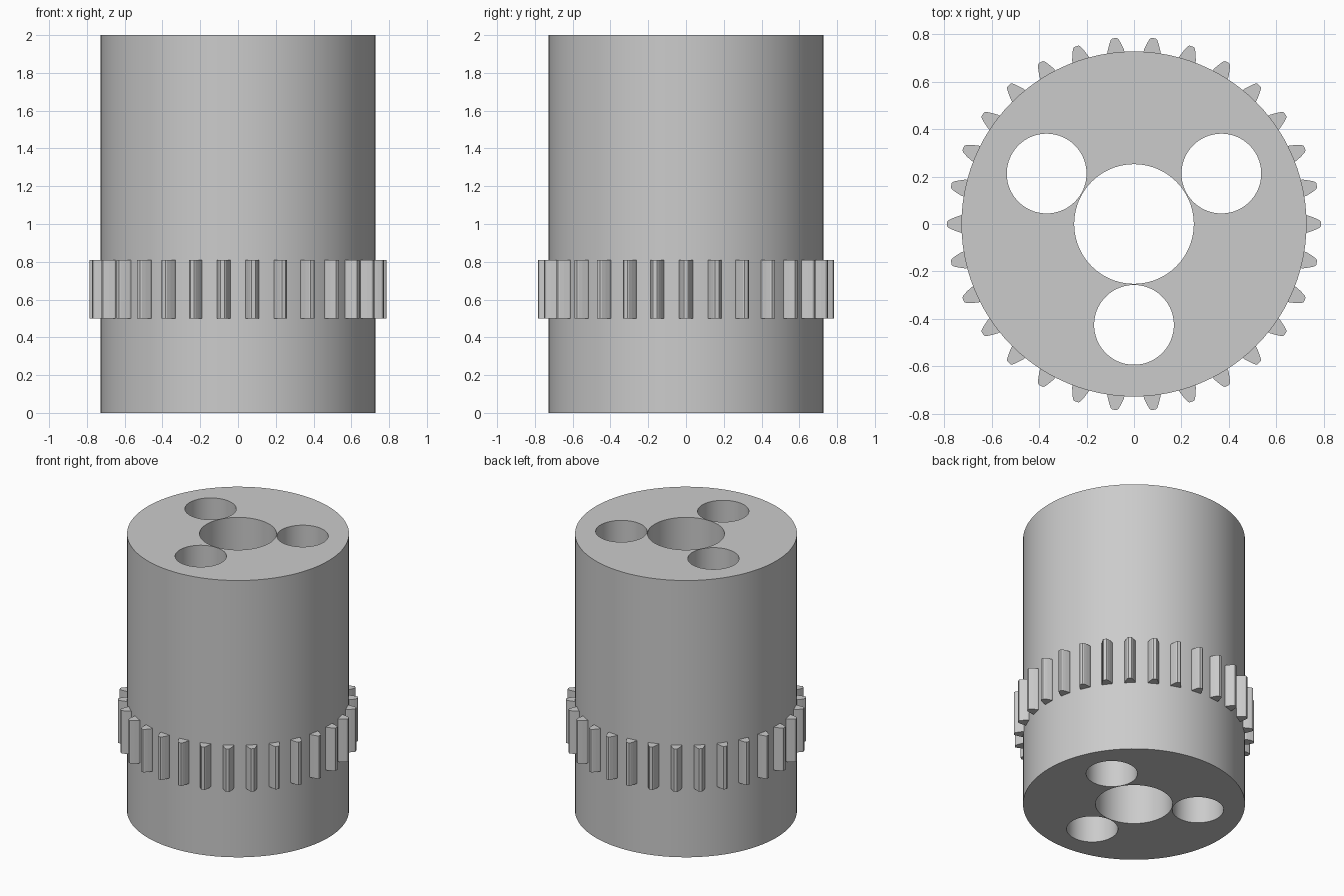
import bpy, bmesh, math
from mathutils import Matrix

HEIGHT, RADIUS = 2.0, 0.727
TEETH, TOOTH_LOW, TOOTH_HIGH = 30, 0.5, 0.81

cube = bpy.data.objects.get("Cube")
if cube:
    bpy.data.objects.remove(cube, do_unlink=True)

grey = bpy.data.materials.new("light grey")
grey.use_nodes = True
colour = (0.6, 0.6, 0.6, 1)
grey.diffuse_color = colour
grey.node_tree.nodes["Principled BSDF"].inputs["Base Color"].default_value = colour


def cylinder(name, radius, height, x=0, y=0):
    bpy.ops.mesh.primitive_cylinder_add(
        vertices=96, radius=radius, depth=height, location=(x, y, HEIGHT / 2))
    obj = bpy.context.object
    obj.name = name
    obj.data.materials.append(grey)
    return obj


def cut(target, cutter):
    mod = target.modifiers.new("bore", 'BOOLEAN')
    mod.operation, mod.solver, mod.object = 'DIFFERENCE', 'EXACT', cutter
    bpy.context.view_layer.objects.active = target
    bpy.ops.object.modifier_apply(modifier=mod.name)
    bpy.data.objects.remove(cutter, do_unlink=True)


# Drum with a central bore and three smaller bores around it
drum = cylinder("drum", RADIUS, HEIGHT)
cut(drum, cylinder("centre_bore", 0.252, HEIGHT + 0.2))
for degrees in (30, 150, 270):
    a = math.radians(degrees)
    cut(drum, cylinder("side_bore", 0.168, HEIGHT + 0.2,
                       0.425 * math.cos(a), 0.425 * math.sin(a)))
bpy.ops.object.select_all(action='DESELECT')
drum.select_set(True)
bpy.context.view_layer.objects.active = drum
bpy.ops.object.shade_smooth_by_angle(angle=math.radians(30))

# Ring of gear teeth: one tapered profile, extruded and repeated
half = [(0.70, 0.038), (0.735, 0.035), (0.76, 0.026), (0.78, 0.017), (0.787, 0.01)]
profile = [(r, -w) for r, w in half] + [(r, w) for r, w in reversed(half)]
bm = bmesh.new()
for i in range(TEETH):
    turn = Matrix.Rotation(math.tau * i / TEETH, 4, 'Z')
    base = bm.faces.new([bm.verts.new(turn @ Matrix.Translation((r, w, TOOTH_LOW)).translation)
                         for r, w in profile])
    top = bmesh.ops.extrude_face_region(bm, geom=[base])["geom"]
    bmesh.ops.translate(bm, vec=(0, 0, TOOTH_HIGH - TOOTH_LOW),
                        verts=[v for v in top if isinstance(v, bmesh.types.BMVert)])
bmesh.ops.recalc_face_normals(bm, faces=bm.faces)
mesh = bpy.data.meshes.new("gear_teeth")
bm.to_mesh(mesh)
bm.free()
mesh.materials.append(grey)
bpy.context.collection.objects.link(bpy.data.objects.new("gear_teeth", mesh))
